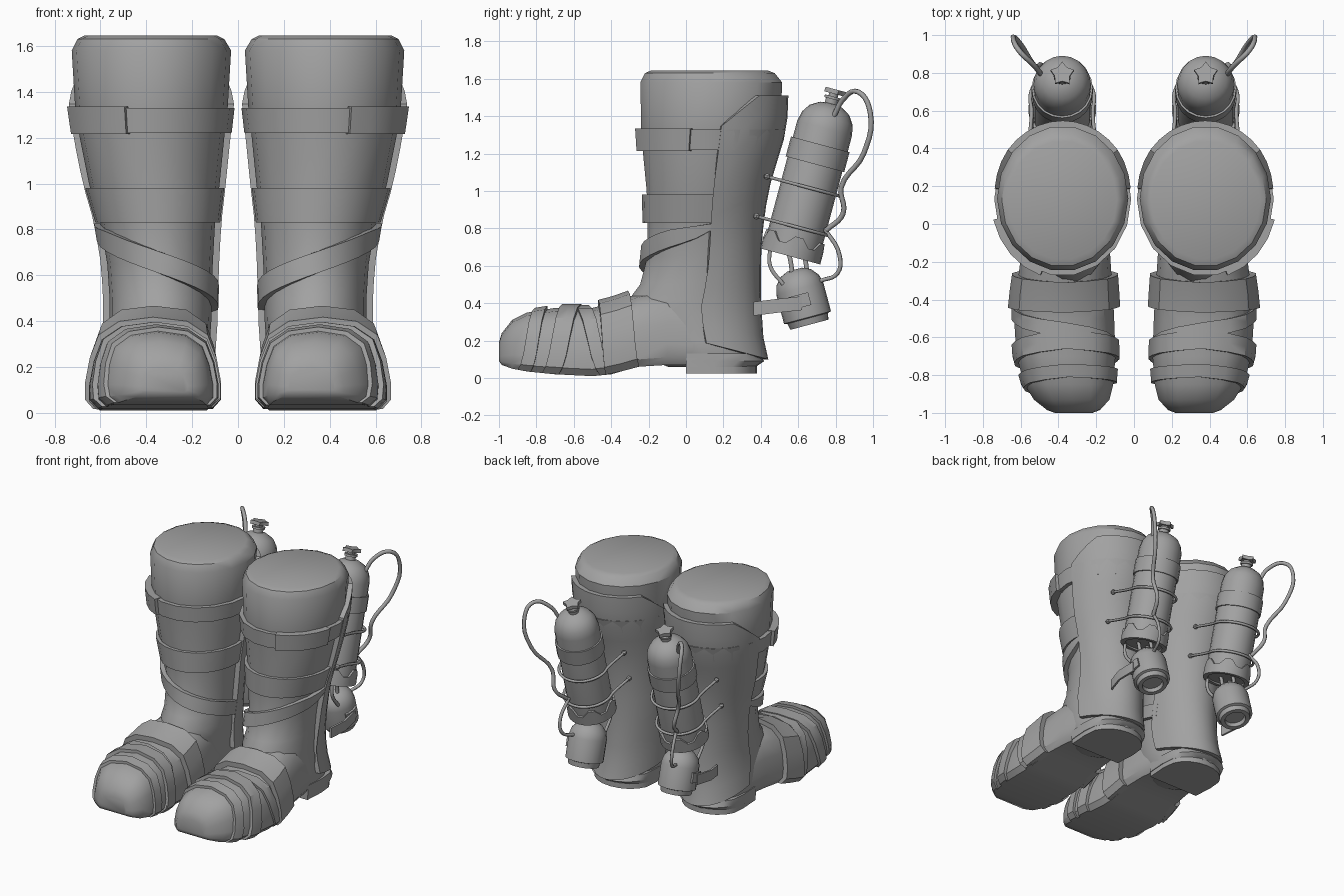
import bpy, bmesh
from math import sin, cos, pi, radians
from mathutils import Vector, Matrix

cube = bpy.data.objects.get("Cube")
if cube:
    bpy.data.objects.remove(cube)

grey = bpy.data.materials.new("plain_grey")
grey.use_nodes = True
tone = (0.36, 0.36, 0.36, 1)
grey.diffuse_color = tone
grey.node_tree.nodes["Principled BSDF"].inputs["Base Color"].default_value = tone


def lerp_keys(keys, s):
    """Linear interpolation of a table whose first column is the parameter."""
    if s <= keys[0][0]:
        return keys[0][1:]
    for a, b in zip(keys, keys[1:]):
        if s <= b[0]:
            f = (s - a[0]) / (b[0] - a[0])
            return [p + (q - p) * f for p, q in zip(a[1:], b[1:])]
    return keys[-1][1:]


def finish(obj):
    """Material and mirrored twin for the other boot."""
    obj.data.materials.append(grey)
    bpy.context.collection.objects.link(obj)
    mirror = obj.modifiers.new("other_boot", 'MIRROR')
    mirror.use_mirror_merge = False
    return obj


def loft(name, rings, loop=False, angle=35):
    """Skin equal closed rings; cap the ends unless the rings form a loop."""
    bm = bmesh.new()
    vs = [[bm.verts.new(p) for p in r] for r in rings]
    n = len(vs[0])
    pairs = list(zip(vs, vs[1:])) + ([(vs[-1], vs[0])] if loop else [])
    for a, b in pairs:
        for i in range(n):
            j = (i + 1) % n
            bm.faces.new((a[i], a[j], b[j], b[i]))
    if not loop:
        bm.faces.new(vs[0])
        bm.faces.new(vs[-1])
    bmesh.ops.recalc_face_normals(bm, faces=bm.faces)
    mesh = bpy.data.meshes.new(name)
    bm.to_mesh(mesh)
    bm.free()
    obj = finish(bpy.data.objects.new(name, mesh))
    bpy.ops.object.select_all(action='DESELECT')
    obj.select_set(True)
    bpy.context.view_layer.objects.active = obj
    bpy.ops.object.shade_smooth_by_angle(angle=radians(angle))
    return obj


def patch(name, surf, us, lo, hi, depth, n=2, loop=False):
    """Raised strap lying on a surface between the edges lo(u) and hi(u)."""
    rings = []
    for u in us:
        ss = [lo(u) + (hi(u) - lo(u)) * j / n for j in range(n + 1)]
        rings.append([surf(u, s, depth) for s in ss] + [surf(u, s, -0.02) for s in reversed(ss)])
    return loft(name, rings, loop)


def steps(a, b, n):
    return [a + (b - a) * i / n for i in range(n + 1)]


def turned(name, profile, frame, sides=20):
    """Round part from (radius, height) pairs along the local z of a frame."""
    return loft(name, [[frame @ Vector((r * cos(2 * pi * i / sides), r * sin(2 * pi * i / sides), h))
                        for i in range(sides)] for r, h in profile])


def tube(name, points, radius=0.012):
    curve = bpy.data.curves.new(name, 'CURVE')
    curve.dimensions = '3D'
    curve.bevel_depth = radius
    curve.bevel_resolution = 1
    curve.resolution_u = 5
    curve.use_fill_caps = True
    spline = curve.splines.new('BEZIER')
    spline.bezier_points.add(len(points) - 1)
    for bp, p in zip(spline.bezier_points, points):
        bp.co = p
        bp.handle_left_type = bp.handle_right_type = 'AUTO'
    return finish(bpy.data.objects.new(name, curve))


# Boot shaft: z, inner x, outer x, front y, back y
SHAFT = [(.06, .15, .56, -.1, .38), (.1, .14, .58, -.2, .41), (.2, .13, .57, -.28, .385),
         (.35, .12, .56, -.32, .375), (.42, .115, .56, -.31, .37), (.5, .115, .56, -.25, .37),
         (.65, .11, .57, -.21, .37), (.83, .1, .6, -.21, .385), (1, .08, .65, -.215, .41),
         (1.2, .06, .69, -.235, .47), (1.33, .045, .71, -.245, .51), (1.58, .03, .725, -.25, .52),
         (1.63, .06, .7, -.225, .48), (1.645, .09, .67, -.19, .44)]


def shaft(deg, z, off=0):
    x0, x1, y0, y1 = lerp_keys(SHAFT, z)
    a = radians(deg)
    return Vector(((x0 + x1) / 2 + ((x1 - x0) / 2 + off) * cos(a),
                   (y0 + y1) / 2 + ((y1 - y0) / 2 + off) * sin(a), z))


loft("boot_shaft", [[shaft(a, k[0]) for a in range(0, 360, 20)] for k in SHAFT])

# Foot: y, centre x, half width, bottom z, top z
FOOT = [(-1, .32, .1, .09, .19), (-.985, .32, .14, .07, .24), (-.93, .33, .2, .05, .31),
        (-.85, .345, .235, .035, .35), (-.7, .36, .262, .02, .375), (-.5, .37, .265, .01, .375),
        (-.4, .37, .26, .02, .4), (-.26, .365, .245, .06, .45), (-.1, .36, .23, .07, .48),
        (.1, .36, .2, .07, .42)]
HALF = [(.88, 0), (1, .1), (1, .28), (.93, .55), (.8, .8), (.5, .95)]
ARCH = HALF + [(0, 1)] + [(-u, v) for u, v in reversed(HALF)]
SECTION = [(i / (len(ARCH) - 1), u, v) for i, (u, v) in enumerate(ARCH)]


def foot(t, y, off=0):
    cx, hw, zb, zt = lerp_keys(FOOT, y)
    u, v = lerp_keys(SECTION, t)
    return Vector((cx + (hw + off) * u, y, zb + (zt - zb + off) * v))


T = [s[0] for s in SECTION]
loft("foot", [[foot(t, k[0]) for t in T] for k in FOOT])

# Straps across the foot: edge y at the outer side, top and inner side
STRAPS = {"instep_strap": ((-.43, -.47, -.42), (-.25, -.31, -.25), .035),
          "crossed_strap": ((-.46, -.6, -.75), (-.4, -.52, -.67), .015),
          "middle_strap": ((-.77, -.66, -.73), (-.68, -.56, -.64), .022),
          "toe_strap": ((-.9, -.81, -.85), (-.83, -.74, -.78), .018)}
for name, (front, back, depth) in STRAPS.items():
    def edge(ys):
        return lambda t: lerp_keys([(0, ys[0]), (.5, ys[1]), (1, ys[2])], t)[0]
    patch(name, foot, T, edge(front), edge(back), depth)

# Heel block
outline = [(.57, 0), (.58, .15)] + [(.36 + .22 * cos(a), .2 + .18 * sin(a)) for a in steps(.3, pi - .3, 8)] \
    + [(.14, .15), (.15, 0)]
loft("heel_block", [[(x, y, z) for x, y in outline] for z in (.025, .12)])
loft("heel_rim", [[(.36 + (x - .36) * 1.02, max(y, 0) * k, z) for x, y in outline]
                  for z, k in ((.06, .98), (.09, 1.1), (.13, 1.03))])

# Raised panel and flap up the back of the shaft
patch("back_panel", shaft, steps(8, 172, 16), lambda a: .1 + .1 * (1 - sin(radians(a))),
      lambda a: 1.3 + .21 * min(1, 1.6 * sin(radians(a))), .03, 12)

# Straps round the shaft
patch("top_strap", shaft, list(range(0, 360, 20)), lambda a: 1.22, lambda a: 1.33, .03, 1, True)
patch("strap_end", shaft, steps(-72, -15, 4), lambda a: 1.215, lambda a: 1.335, .048, 1)
patch("shin_strap", shaft, steps(-195, 15, 14), lambda a: .83, lambda a: .98, .022)


def rise(a):
    return .655 + (a + 90) * .0016


patch("slanting_strap", shaft, steps(-195, 22, 16), lambda a: rise(a) - min(.048, (24 - a) * .0015),
      lambda a: rise(a) + min(.048, (24 - a) * .0008), .03, 1)

# Air tank, leaning back
TANK = Matrix.Translation((.38, .56, .66)) @ Matrix.Rotation(radians(-15), 4, 'X')
turned("tank", [(.13, 0), (.152, .02), (.152, .7), (.14, .755), (.11, .8), (.06, .83), (.035, .835),
                (.035, .86), (.045, .86), (.045, .875), (.025, .875), (.025, .9)], TANK)
turned("tank_band", [(.15, .5), (.162, .5), (.162, .61), (.15, .61)], TANK)


def tank_wall(deg, h, off):
    a = radians(deg)
    return TANK @ Vector(((.152 + off) * cos(a), (.152 + off) * sin(a), h))


patch("tank_skirt", tank_wall, list(range(0, 360, 15)), lambda a: -.01,
      lambda a: .1 if a // 15 % 4 < 2 else .055, .014, 1, True)
loft("valve_star", [[TANK @ Vector((r * sin(i * pi / 5), r * cos(i * pi / 5), h))
                     for i, r in enumerate((.065, .042) * 5)] for h in (.89, .915)])

# Wire clips holding the tank
for name, h in (("lower_clip", .15), ("upper_clip", .37)):
    arc = [(.17 * cos(a), .17 * sin(a)) for a in steps(-.3, pi + .3, 10)]
    path = [(.175, -.23)] + arc + [(-.175, -.23)]
    tube(name, [TANK @ Vector((x, y, h)) for x, y in path], .01)
    for side in (1, -1):
        tip = TANK @ Matrix.Translation((.175 * side, -.23, h))
        turned(name + "_tip", [(.008, -.016), (.017, -.006), (.017, .006), (.008, .016)], tip, 8)

# Burner below the tank with a recessed mouth
BELL = Matrix.Translation((.38, .66, .285)) @ Matrix.Rotation(radians(15), 4, 'X')
turned("burner", [(.07, .03), (.075, 0), (.105, 0), (.112, .035), (.13, .04), (.13, .2),
                  (.118, .245), (.085, .285), (.04, .305)], BELL)


def bell_wall(deg, h, off):
    a = radians(deg)
    return BELL @ Vector(((.13 + off) * cos(a), (.13 + off) * sin(a), h))


# Bracket from boot to burner
patch("bracket_clip", bell_wall, steps(-30, 15, 3), lambda a: .1, lambda a: .17, .015, 1)
loft("bracket", [[(x + d, y, z + s) for d, s in ((0, -.037), (.015, -.037), (.015, .037), (0, .037))]
                 for x, y, z in ((.5, .36, .37), (.53, .48, .385), (.515, .62, .4))])

# Hoses
tube("long_hose", [(.49, .79, 1.4), (.53, .84, 1.49), (.61, .92, 1.53), (.64, .985, 1.42),
                   (.6, .95, 1.2), (.52, .83, 1.02), (.49, .84, .88), (.45, .75, .79)], .014)
tube("burner_hose", [(.44, .74, .8), (.46, .82, .66), (.45, .81, .56), (.42, .72, .52)])
for x in (.3, .46):
    tube("front_pipe", [(x, .45, .7), (x, .45, .6), (x, .52, .5)])
for x, y in ((.34, .54), (.42, .54), (.38, .62)):
    tube("feed_pipe", [(x, y, .7), (x, y + .02, .62), (x, y + .03, .52)], .014)
